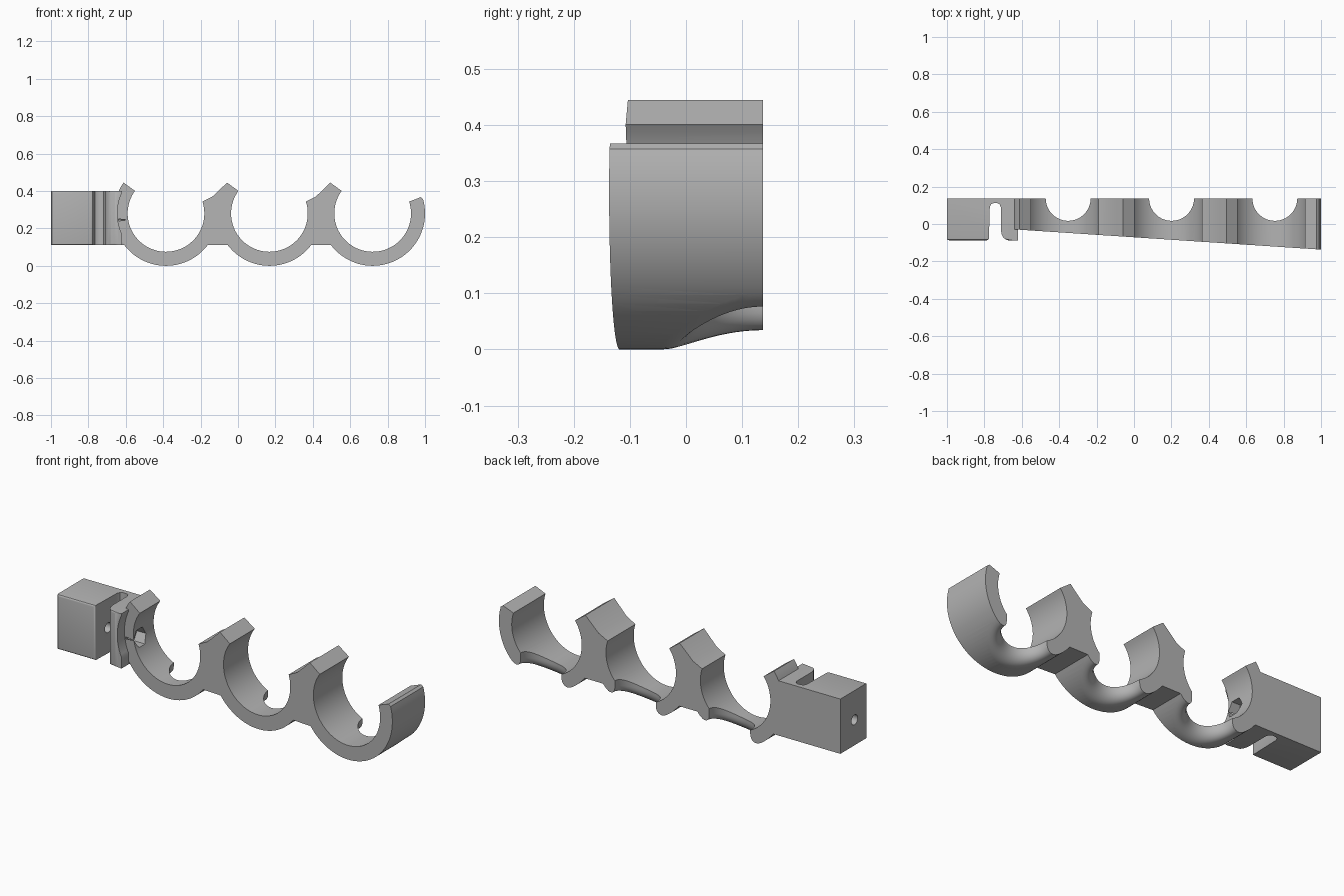
import bpy, bmesh
from math import sin, cos, pi, radians, sqrt
from mathutils import Matrix

if "Cube" in bpy.data.objects:
    bpy.data.objects.remove(bpy.data.objects["Cube"], do_unlink=True)

CENTRES = (-0.385, 0.168, 0.72)      # ring centres along x
CZ, R_OUT, R_IN = 0.28, 0.28, 0.205
BACK = 0.137
LEFT_END, RIGHT_END = 144, 378       # ring opening, degrees
WEB = 37.4                           # where the webs meet the outer arcs

grey = bpy.data.materials.new("matte grey")
grey.use_nodes = True
grey.diffuse_color = (0.45, 0.45, 0.45, 1)
grey.node_tree.nodes["Principled BSDF"].inputs["Base Color"].default_value = grey.diffuse_color


def finish(bm, name):
    bmesh.ops.recalc_face_normals(bm, faces=bm.faces)
    mesh = bpy.data.meshes.new(name)
    bm.to_mesh(mesh)
    bm.free()
    mesh.materials.append(grey)
    obj = bpy.data.objects.new(name, mesh)
    bpy.context.collection.objects.link(obj)
    return obj


def prism(bm, low, high):
    """Solid between two matching outlines."""
    a = [bm.verts.new(p) for p in low]
    b = [bm.verts.new(p) for p in high]
    bm.faces.new(a)
    bm.faces.new(b[::-1])
    for i in range(len(a)):
        j = (i + 1) % len(a)
        bm.faces.new((a[i], a[j], b[j], b[i]))


def combine(target, other, operation):
    mod = target.modifiers.new("combine", 'BOOLEAN')
    mod.object, mod.operation, mod.solver = other, operation, 'EXACT'
    bpy.context.view_layer.objects.active = target
    bpy.ops.object.modifier_apply(modifier=mod.name)
    bpy.data.objects.remove(other, do_unlink=True)


def arc(cx, r, start, end):
    n = max(2, int(abs(end - start) / 4))
    angles = [radians(start + (end - start) * i / n) for i in range(n + 1)]
    return [(cx + r * cos(a), CZ + r * sin(a)) for a in angles]


def cylinder(name, r, sides, depth, matrix):
    bm = bmesh.new()
    bmesh.ops.create_cone(bm, cap_ends=True, segments=sides, radius1=r, radius2=r,
                          depth=depth, matrix=matrix)
    obj = finish(bm, name)
    obj.hide_render = True
    return obj


# Three open rings joined by webs, drawn as one outline
outline = []
for i, cx in enumerate(CENTRES):
    start = LEFT_END if i == 0 else 180 + WEB
    end = RIGHT_END - 2 if i == 2 else 360 - WEB
    outline += arc(cx, R_OUT, start, end)
for i, cx in reversed(list(enumerate(CENTRES))):
    if i == 2:
        outline.append((cx + 0.257, CZ + 0.087))
    else:
        outline.append((cx + 0.248, CZ + 0.09))
    outline += arc(cx, R_IN, RIGHT_END, LEFT_END)
    if i > 0:
        outline += arc(cx, R_OUT, LEFT_END, LEFT_END + 1)[:1]

bm = bmesh.new()
prism(bm, [(x, -0.071 - 0.066 * x, z) for x, z in outline],
      [(x, BACK, z) for x, z in outline])
rack = finish(bm, "ring_rack")

# Rounded notch in the bottom of each ring, open to the back
NOTCH, FILLET, SHIFT, N = 0.12, 0.062, 0.033, 64
profile = [(NOTCH + FILLET, -0.1)]
for k in range(9):
    a = k / 8 * pi / 2
    profile.append((NOTCH + FILLET * (1 - sin(a)), FILLET * (1 - cos(a))))
profile.append((NOTCH, 0.2))
for cx in CENTRES:
    bm = bmesh.new()
    loops = []
    for r, dz in profile:
        loop = []
        for k in range(N):
            t = 2 * pi * k / N
            dx = SHIFT + r * cos(t)
            surface = CZ - sqrt(R_OUT ** 2 - dx ** 2)
            loop.append(bm.verts.new((cx + dx, BACK + r * sin(t), surface + dz)))
        loops.append(loop)
    for lo, hi in zip(loops, loops[1:]):
        for k in range(N):
            j = (k + 1) % N
            bm.faces.new((lo[k], lo[j], hi[j], hi[k]))
    for loop, dz in ((loops[0], -0.3), (loops[-1], 0.5)):
        # flat cap beyond the curved rim
        cap = [bm.verts.new((v.co.x, v.co.y, dz)) for v in loop]
        for k in range(N):
            j = (k + 1) % N
            bm.faces.new((loop[k], loop[j], cap[j], cap[k]))
        bm.faces.new(cap)
    cutter = finish(bm, "notch_cutter")
    cutter.hide_render = True
    combine(rack, cutter, 'DIFFERENCE')

# Clamp block with a slot and a flexible tab
plan = [(-1, BACK), (-1, -0.087), (-0.776, -0.087), (-0.771, 0.09), (-0.764, 0.106),
        (-0.75, 0.112), (-0.733, 0.112), (-0.719, 0.106), (-0.712, 0.09),
        (-0.712, -0.03), (-0.708, -0.055), (-0.697, -0.075), (-0.68, -0.086),
        (-0.66, -0.089), (-0.62, -0.089), (-0.62, -0.025), (-0.6, -0.02), (-0.6, BACK)]
bm = bmesh.new()
prism(bm, [(x, y, 0.11) for x, y in plan], [(x, y, 0.4) for x, y in plan])
bmesh.ops.recalc_face_normals(bm, faces=bm.faces)
soft = [e for e in bm.edges
        if all(v.co.y < -0.08 and v.co.x < -0.65 for v in e.verts)
        and e.calc_face_angle(0) > 0.6]
bmesh.ops.bevel(bm, geom=soft, offset=0.01, segments=3, profile=0.5, affect='EDGES')
block = finish(bm, "clamp_block")

# Clear the tab around the first ring
along_y = Matrix.Rotation(pi / 2, 4, 'X')
combine(block, cylinder("tab_relief", 0.26, 90, 0.3,
        Matrix.Translation((CENTRES[0], -0.172, CZ)) @ along_y), 'DIFFERENCE')
combine(rack, block, 'UNION')

# Screw hole and hexagonal nut pocket
along_x = Matrix.Rotation(pi / 2, 4, 'Y')
combine(rack, cylinder("screw_hole", 0.026, 32, 0.5,
        Matrix.Translation((-0.8, 0.018, 0.245)) @ along_x), 'DIFFERENCE')
combine(rack, cylinder("nut_pocket", 0.05, 6, 0.11,
        Matrix.Translation((-0.585, 0.018, 0.245)) @ along_x), 'DIFFERENCE')

bpy.ops.object.select_all(action='DESELECT')
rack.select_set(True)
bpy.context.view_layer.objects.active = rack
bpy.ops.object.shade_smooth_by_angle(angle=radians(30))
